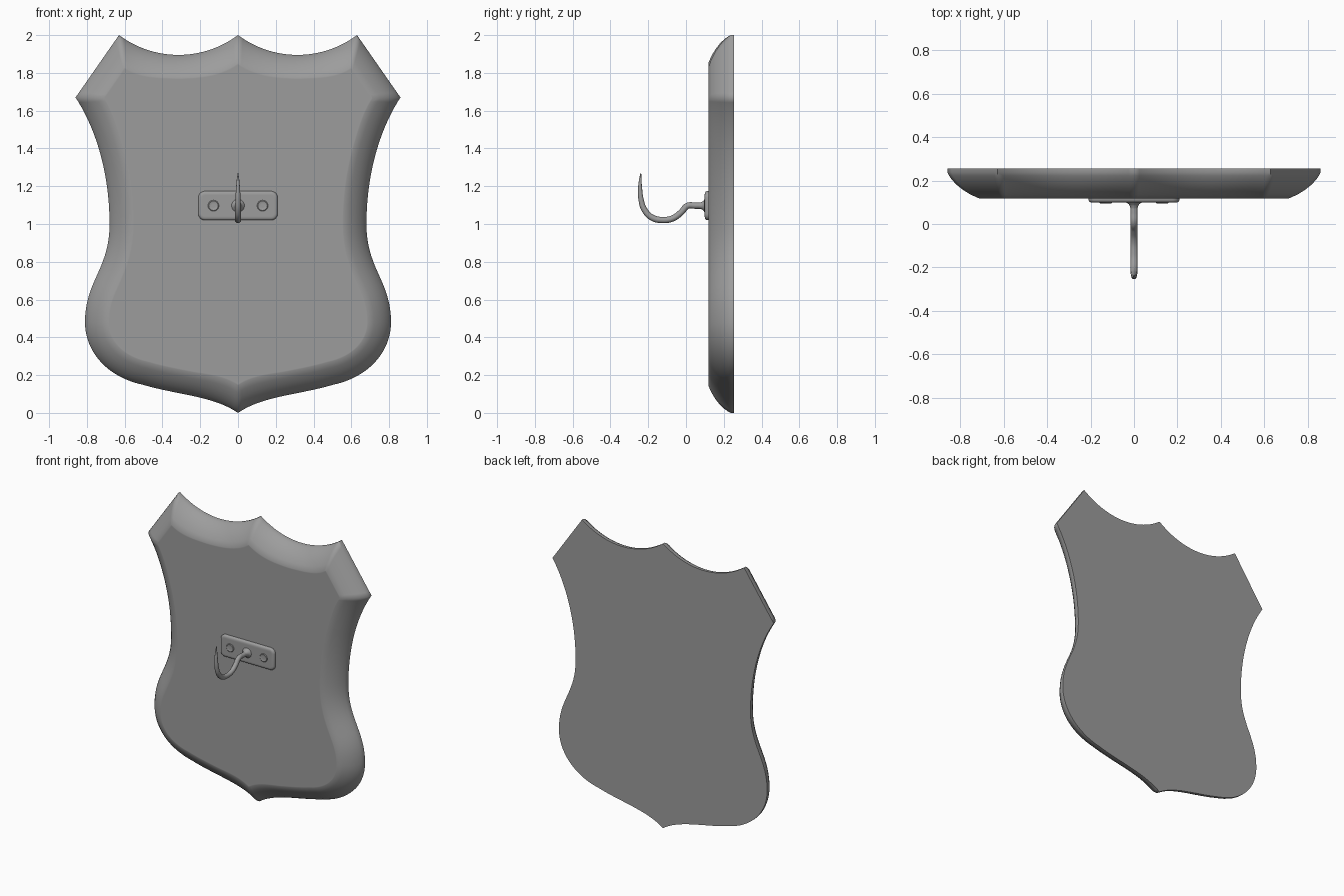
import bpy, bmesh, math
from mathutils import Vector
from mathutils.geometry import interpolate_bezier

if "Cube" in bpy.data.objects:
    bpy.data.objects.remove(bpy.data.objects["Cube"])

# Dark grey for every part
grey = bpy.data.materials.new("dark_grey")
grey.diffuse_color = (0.335, 0.335, 0.335, 1)
grey.use_nodes = True
grey.node_tree.nodes["Principled BSDF"].inputs["Base Color"].default_value = grey.diffuse_color


def finish(ob, angle):
    ob.data.materials.append(grey)
    bpy.ops.object.select_all(action='DESELECT')
    ob.select_set(True)
    bpy.context.view_layer.objects.active = ob
    bpy.ops.object.shade_smooth_by_angle(angle=math.radians(angle))


def inset(outline, d):
    # mitred inward offset of a clockwise (x, z) outline; near sharp corners
    # the points slide along the edge so the bevel does not fold over itself
    n = len(outline)
    out, corners = [], {}
    for i, p in enumerate(outline):
        a = (p - outline[i - 1]).normalized()
        b = (outline[(i + 1) % n] - p).normalized()
        na, nb = Vector((a.y, -a.x)), Vector((b.y, -b.x))
        m = (na + nb).normalized()
        move = m * d / max(m.dot(na), 0.3)
        out.append(p + move)
        if a.angle(b) > math.radians(22):
            corners[i] = (move - na * d, move - nb * d)
    for i, slides in corners.items():
        for step, slide in zip((-1, 1), slides):
            j = (i + step) % n
            while j not in corners:
                dist = (outline[j] - outline[i]).length
                if dist > 0.3:
                    break
                out[j] += slide * (1 - dist / 0.3) ** 1.5
                j = (j + step) % n
    return out


def loft(name, outline, profile, angle=50):
    # profile: (inset, y) pairs from back to front
    bm = bmesh.new()
    rings = [[bm.verts.new((p.x, y, p.y)) for p in inset(outline, d)]
             for d, y in profile]
    n = len(outline)
    for r, s in zip(rings, rings[1:]):
        for i in range(n):
            j = (i + 1) % n
            bm.faces.new((r[i], r[j], s[j], s[i]))
    bm.faces.new(rings[0])
    bm.faces.new(rings[-1])
    bmesh.ops.recalc_face_normals(bm, faces=bm.faces)
    me = bpy.data.meshes.new(name)
    bm.to_mesh(me)
    bm.free()
    ob = bpy.data.objects.new(name, me)
    bpy.context.collection.objects.link(ob)
    finish(ob, angle)
    return ob


def circle(cx, cz, r, n=32):
    return [Vector((cx + r * math.sin(2 * math.pi * i / n),
                    cz + r * math.cos(2 * math.pi * i / n))) for i in range(n)]


# Shield board: right half as bezier pieces, then mirrored
pieces = [
    ((0, 2.0), (0.19, 1.86), (0.44, 1.86), (0.63, 2.0), 24),
    ((0.63, 2.0), (0.70, 1.90), (0.79, 1.77), (0.86, 1.67), 12),
    ((0.86, 1.67), (0.73, 1.47), (0.68, 1.22), (0.68, 1.0), 24),
    ((0.68, 1.0), (0.68, 0.76), (0.81, 0.70), (0.81, 0.48), 18),
    ((0.81, 0.48), (0.81, 0.33), (0.70, 0.19), (0.50, 0.148), 18),
    ((0.50, 0.148), (0.32, 0.095), (0.13, 0.09), (0, 0.0), 20),
]
half = []
for a, b, c, d, n in pieces:
    pts = interpolate_bezier(Vector(a), Vector(b), Vector(c), Vector(d), n)
    half += [Vector((p[0], p[1])) for p in pts[:-1]]
half.append(Vector((0, 0)))
shield = half + [Vector((-p.x, p.y)) for p in reversed(half[1:-1])]
loft("shield_board", shield,
     [(0, 0.255), (0, 0.238), (0.006, 0.223), (0.018, 0.203), (0.036, 0.180),
      (0.060, 0.157), (0.090, 0.135), (0.122, 0.118), (0.128, 0.118)], 80)

# Mounting plate with rounded corners
R, HX, HZ, ZC = 0.035, 0.21, 0.077, 1.097
plate = []
for k, (sx, sz) in enumerate([(1, 1), (1, -1), (-1, -1), (-1, 1)]):
    for i in range(7):
        t = math.radians(90 * k + 15 * i)
        plate.append(Vector((sx * (HX - R) + R * math.sin(t),
                             ZC + sz * (HZ - R) + R * math.cos(t))))
loft("hook_plate", plate,
     [(0, 0.122), (0, 0.110), (0.004, 0.103), (0.010, 0.100), (0.018, 0.099),
      (0.022, 0.099)])

# Screw heads
for s, side in ((-1, "left"), (1, "right")):
    loft("screw_" + side, circle(s * 0.13, ZC, 0.029),
         [(0, 0.105), (0, 0.098), (0.004, 0.095), (0.008, 0.097), (0.020, 0.097)])

# Flared collar where the hook meets the plate
loft("hook_collar", circle(0, ZC, 0.036),
     [(0, 0.102), (0.003, 0.097), (0.012, 0.091), (0.017, 0.083), (0.0205, 0.068)])

# Hook: tapered round rod (y, z, radius)
path = [(0.10, 1.097, 1), (0.05, 1.097, 1), (0.008, 1.096, 1),
        (-0.025, 1.062, 1), (-0.07, 1.03, 1), (-0.125, 1.021, 1),
        (-0.18, 1.034, 1), (-0.22, 1.075, 0.95), (-0.238, 1.13, 0.85),
        (-0.243, 1.19, 0.65), (-0.242, 1.235, 0.4), (-0.239, 1.27, 0.12)]
cu = bpy.data.curves.new("hook", 'CURVE')
cu.dimensions = '3D'
cu.bevel_depth = 0.0165
cu.bevel_resolution = 4
cu.resolution_u = 6
cu.use_fill_caps = True
sp = cu.splines.new('BEZIER')
sp.bezier_points.add(len(path) - 1)
for bp, (y, z, r) in zip(sp.bezier_points, path):
    bp.co = (0, y, z)
    bp.radius = r
    bp.handle_left_type = bp.handle_right_type = 'AUTO'
hook = bpy.data.objects.new("hook", cu)
bpy.context.collection.objects.link(hook)
bpy.ops.object.select_all(action='DESELECT')
hook.select_set(True)
bpy.context.view_layer.objects.active = hook
bpy.ops.object.convert(target='MESH')
finish(bpy.context.view_layer.objects.active, 50)
